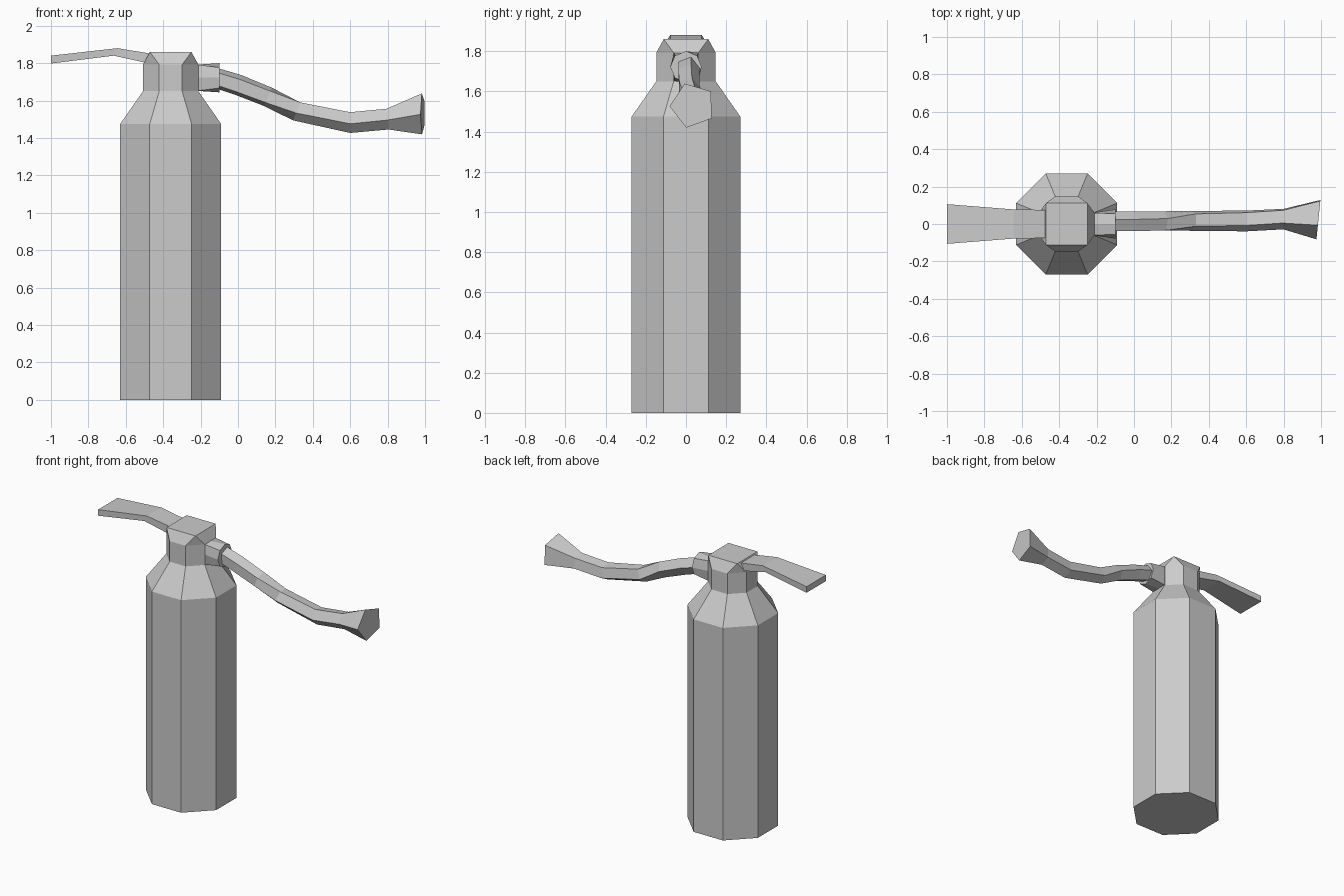
import bpy, bmesh
from math import sin, cos, radians, pi

if "Cube" in bpy.data.objects:
    bpy.data.objects.remove(bpy.data.objects["Cube"])

AXIS_X = -0.36  # centre of the cylinder


def loft(name, rings):
    """Skin a list of equal-length point rings and cap both ends."""
    bm = bmesh.new()
    vs = [[bm.verts.new(p) for p in ring] for ring in rings]
    n = len(rings[0])
    for a, b in zip(vs, vs[1:]):
        for i in range(n):
            j = (i + 1) % n
            bm.faces.new((a[i], a[j], b[j], b[i]))
    bm.faces.new(vs[0])
    bm.faces.new(vs[-1])
    bmesh.ops.remove_doubles(bm, verts=bm.verts, dist=0.0005)
    bmesh.ops.recalc_face_normals(bm, faces=bm.faces)
    mesh = bpy.data.meshes.new(name)
    bm.to_mesh(mesh)
    bm.free()
    obj = bpy.data.objects.new(name, mesh)
    bpy.context.collection.objects.link(obj)
    return obj


def octagon(apothem, z):
    r = apothem / cos(pi / 8)
    return [(AXIS_X + r * cos(pi / 8 + i * pi / 4), r * sin(pi / 8 + i * pi / 4), z)
            for i in range(8)]


# Bottle with shoulder and neck; the square top merges pairs of octagon corners
s = 0.111
square = [(AXIS_X + sx * s, sy * s, 1.86)
          for sx, sy in ((1, 1), (-1, 1), (-1, -1), (1, -1)) for _ in range(2)]
loft("bottle", [octagon(0.27, 0), octagon(0.27, 1.475),
                octagon(0.148, 1.65), octagon(0.148, 1.792), square])

# Flat lever: x top, x bottom, half width, top z, bottom z
lever = [(-0.46, -0.46, 0.075, 1.85, 1.795),
         (-0.645, -0.665, 0.078, 1.88, 1.84),
         (-1.0, -1.0, 0.106, 1.84, 1.798)]
loft("lever", [[(xt, -w, zt), (xt, w, zt), (xb, w, zb), (xb, -w, zb)]
               for xt, xb, w, zt, zb in lever])

# Hose connector: rectangle on the neck blending to an octagon
dirs = [(1, 0), (1, 1), (0, 1), (-1, 1), (-1, 0), (-1, -1), (0, -1), (1, -1)]
loft("hose_connector", [
    [(-0.22, 0.06 * a, 1.722 + 0.07 * b) for a, b in dirs],
    [(-0.10, 0.078 * cos(i * pi / 4), 1.722 + 0.078 * sin(i * pi / 4)) for i in range(8)]])


# Five-sided hose flaring into the nozzle
def pentagon(x, y, z, r, phase, lean, yaw):
    pts = []
    for i in range(5):
        a = radians(phase + 72 * i)
        u, v = r * cos(a), r * sin(a)
        pts.append((x + v * sin(radians(lean)) + u * yaw, y + u, z + v * cos(radians(lean))))
    return pts


# x, y, z, radius, phase, lean, yaw
hose = [(-0.14, 0.010, 1.727, 0.056, 75, 10, 0),
        (0.00, 0.010, 1.683, 0.058, 75, 18, 0),
        (0.16, 0.012, 1.620, 0.056, 72, 22, 0),
        (0.315, 0.018, 1.546, 0.056, 50, 22, 0),
        (0.60, 0.019, 1.485, 0.059, 45, 0, 0),
        (0.80, 0.030, 1.503, 0.059, 43, -5, 0.03),
        (0.987, 0.033, 1.530, 0.115, 38, 0, 0.1)]
loft("hose_and_nozzle", [pentagon(*h) for h in hose])
